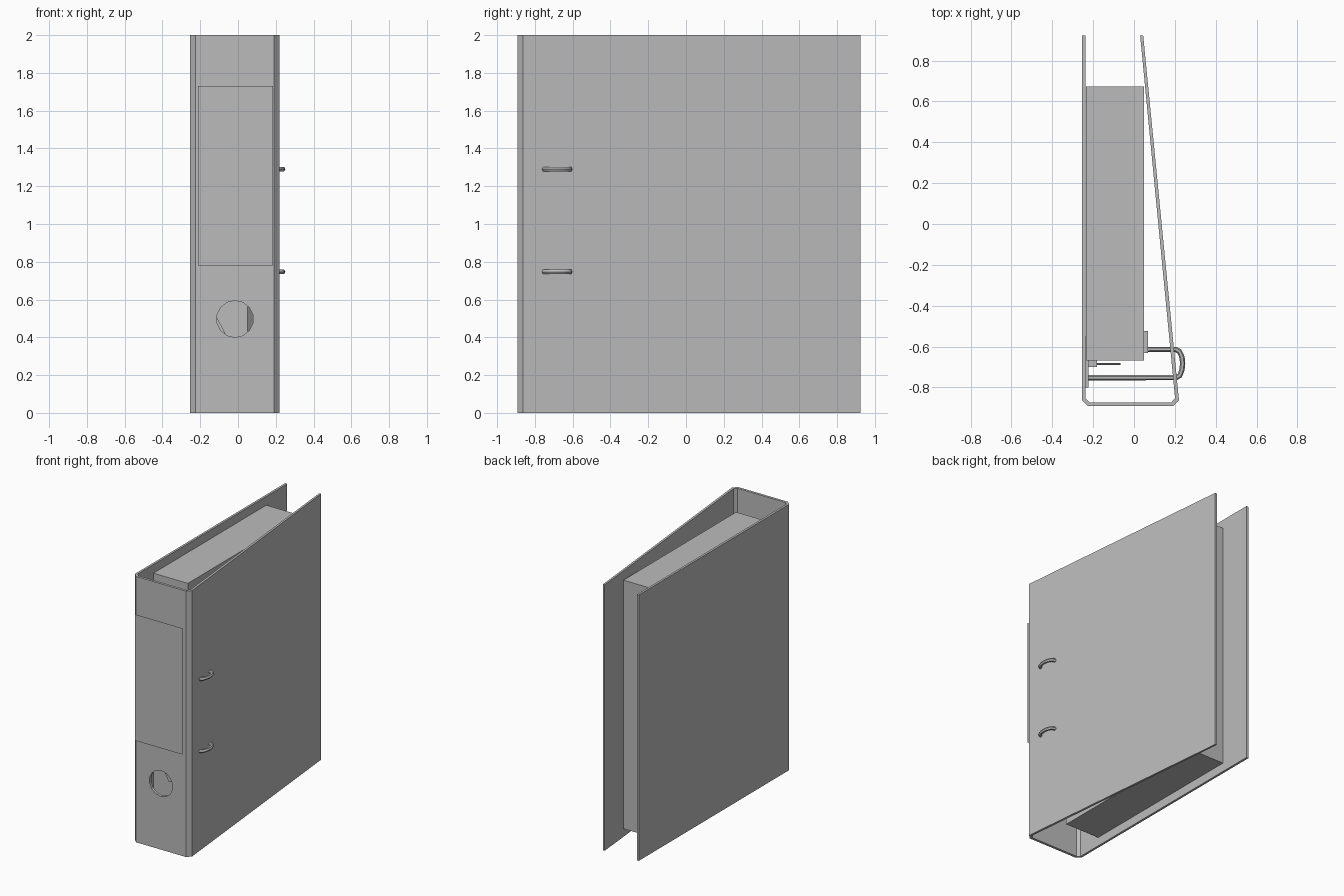
import bpy, bmesh, math
from mathutils import Vector, Matrix

cube = bpy.data.objects.get("Cube")
if cube:
    bpy.data.objects.remove(cube, do_unlink=True)

grey = bpy.data.materials.new("light grey")
grey.use_nodes = True
GREY = (0.5, 0.5, 0.5, 1)
grey.diffuse_color = GREY
grey.node_tree.nodes["Principled BSDF"].inputs["Base Color"].default_value = GREY


def finish(name, bm):
    bmesh.ops.recalc_face_normals(bm, faces=bm.faces)
    mesh = bpy.data.meshes.new(name)
    bm.to_mesh(mesh)
    bm.free()
    mesh.materials.append(grey)
    ob = bpy.data.objects.new(name, mesh)
    bpy.context.collection.objects.link(ob)
    return ob


def box(name, lo, hi):
    lo, hi = Vector(lo), Vector(hi)
    bm = bmesh.new()
    bmesh.ops.create_cube(bm, size=1)
    bmesh.ops.scale(bm, vec=hi - lo, verts=bm.verts)
    bmesh.ops.translate(bm, vec=(lo + hi) / 2, verts=bm.verts)
    return finish(name, bm)


def prism(name, outline, offset):
    """Extrude a closed 3D outline along an offset vector."""
    bm = bmesh.new()
    face = bm.faces.new([bm.verts.new(p) for p in outline])
    new = bmesh.ops.extrude_face_region(bm, geom=[face])["geom"]
    bmesh.ops.translate(bm, vec=offset,
                        verts=[v for v in new if isinstance(v, bmesh.types.BMVert)])
    return finish(name, bm)


# Folded board: left cover, chamfered spine, slanted right cover
outer = [(-0.254, 0.923), (-0.254, -0.863), (-0.224, -0.892),
         (0.19, -0.892), (0.22, -0.862), (0.045, 0.923)]
inner = [(0.03, 0.923), (0.201, -0.853), (0.182, -0.873),
         (-0.216, -0.873), (-0.237, -0.855), (-0.237, 0.923)]
cover = prism("folded_cover", [(x, y, 0) for x, y in outer + inner], (0, 0, 2))

# Finger hole through the spine
bm = bmesh.new()
bmesh.ops.create_cone(bm, cap_ends=True, segments=14, radius1=0.097, radius2=0.097,
                      depth=0.1, matrix=Matrix.Translation((-0.016, -0.885, 0.497))
                      @ Matrix.Rotation(math.pi / 2, 4, 'X'))
cutter = finish("hole_cutter", bm)
cutter.hide_render = True
mod = cover.modifiers.new("finger_hole", 'BOOLEAN')
mod.operation = 'DIFFERENCE'
mod.solver = 'EXACT'
mod.object = cutter
bpy.context.view_layer.objects.active = cover
bpy.ops.object.modifier_apply(modifier=mod.name)
bpy.data.objects.remove(cutter, do_unlink=True)

# Spine label: a single sheet just in front of the spine
bm = bmesh.new()
bm.faces.new([bm.verts.new(p) for p in
              [(-0.212, -0.922, 0.78), (0.184, -0.922, 0.78),
               (0.184, -0.922, 1.73), (-0.212, -0.922, 1.73)]])
label = finish("spine_label", bm)
if label.data.polygons[0].normal.y > 0:
    label.data.flip_normals()

# Paper block
box("paper_stack", (-0.236, -0.667, 0.065), (0.05, 0.673, 1.935))

# Mechanism: base plate, hinge block, lever and paper clamp
box("base_plate", (-0.238, -0.80, 0.6), (-0.222, -0.55, 1.45))
box("lever_block", (-0.224, -0.70, 0.58), (-0.18, -0.669, 0.72))
prism("lever", [(-0.19, -0.69, 0.60), (-0.095, -0.69, 0.415), (-0.065, -0.69, 0.415),
                (-0.18, -0.69, 0.64)], (0, 0.01, 0))
box("paper_clamp", (0.05, -0.632, 0.66), (0.068, -0.524, 1.38))

# Ring arches, swept as round wire
path = [(-0.225, -0.752), (0.205, -0.752), (0.224, -0.742), (0.235, -0.712), (0.238, -0.682),
        (0.235, -0.652), (0.222, -0.623), (0.205, -0.614), (-0.225, -0.614)]
for side, z in (("lower", 0.747), ("upper", 1.29)):
    curve = bpy.data.curves.new(side + "_ring", 'CURVE')
    curve.dimensions = '3D'
    curve.bevel_depth = 0.013
    curve.bevel_resolution = 1
    curve.use_fill_caps = True
    spline = curve.splines.new('POLY')
    spline.points.add(len(path) - 1)
    for pt, (x, y) in zip(spline.points, path):
        pt.co = (x, y, z, 1)
    curve.materials.append(grey)
    ring = bpy.data.objects.new(side + "_ring", curve)
    bpy.context.collection.objects.link(ring)
    bpy.ops.object.select_all(action='DESELECT')
    ring.select_set(True)
    bpy.context.view_layer.objects.active = ring
    bpy.ops.object.convert(target='MESH')
    bpy.ops.object.shade_smooth_by_angle(angle=math.radians(50))
